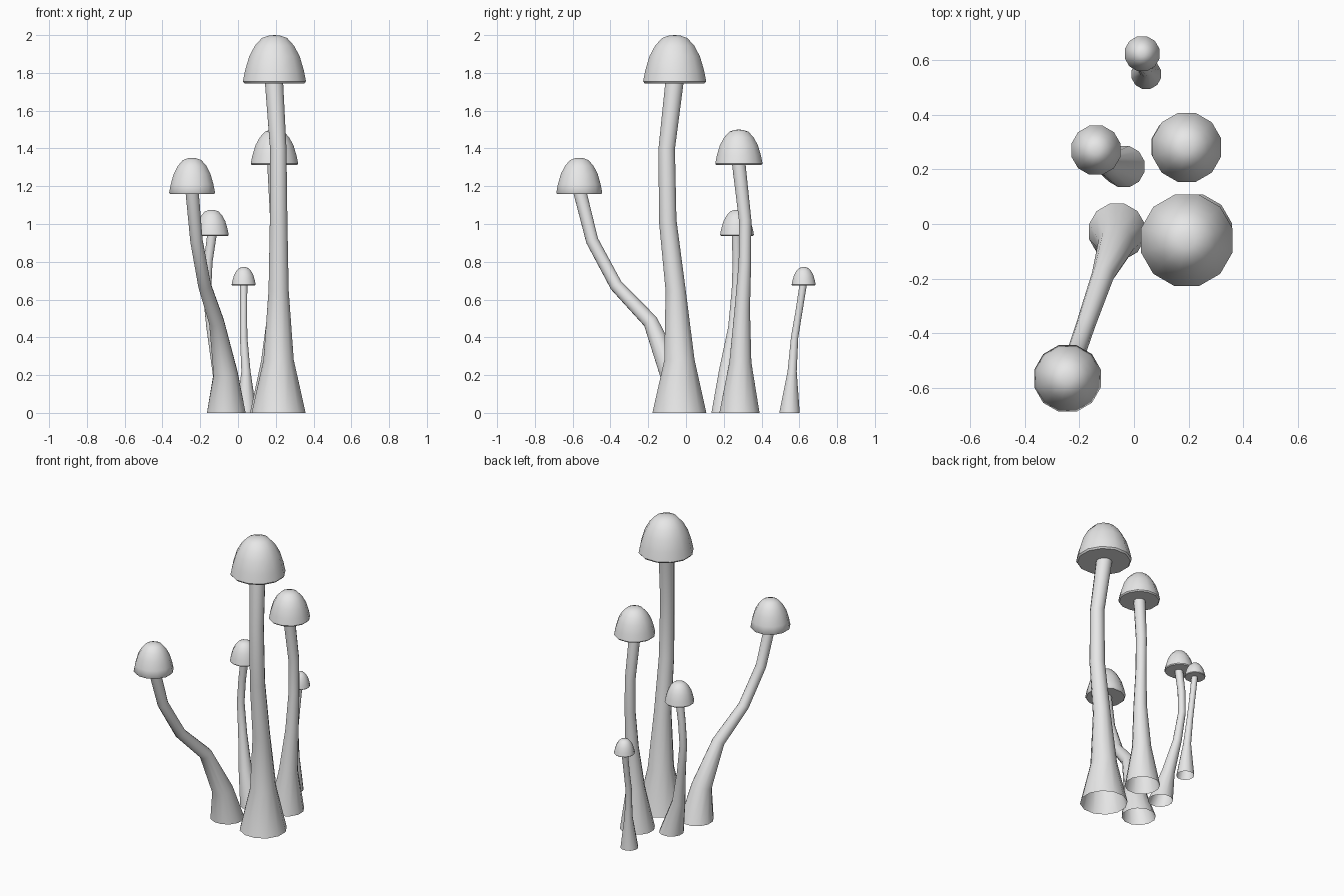
import bpy, bmesh, math
from mathutils import Vector

cube = bpy.data.objects.get("Cube")
if cube:
    bpy.data.objects.remove(cube, do_unlink=True)

SIDES = 12

grey = bpy.data.materials.new("plain grey")
grey.use_nodes = True
grey.diffuse_color = (0.8, 0.8, 0.8, 1)
grey.node_tree.nodes["Principled BSDF"].inputs["Base Color"].default_value = (0.8, 0.8, 0.8, 1)


def ring(bm, centre, radius, axis):
    """Ring of vertices around an axis."""
    turn = Vector((0, 0, 1)).rotation_difference(axis)
    verts = []
    for i in range(SIDES):
        a = (i + 0.5) * math.tau / SIDES
        verts.append(bm.verts.new(centre + turn @ Vector((math.cos(a) * radius, math.sin(a) * radius, 0))))
    return verts


def bridge(bm, low, high):
    for i in range(SIDES):
        j = (i + 1) % SIDES
        bm.faces.new((low[i], low[j], high[j], high[i]))


def finish(bm, name):
    mesh = bpy.data.meshes.new(name)
    bm.to_mesh(mesh)
    bm.free()
    mesh.materials.append(grey)
    obj = bpy.data.objects.new(name, mesh)
    bpy.context.collection.objects.link(obj)
    bpy.ops.object.select_all(action='DESELECT')
    obj.select_set(True)
    bpy.context.view_layer.objects.active = obj
    bpy.ops.object.shade_smooth_by_angle(angle=math.radians(50))


def stem(name, path):
    """Open tube through (x, y, z, radius) points, flared at the foot."""
    bm = bmesh.new()
    points = [Vector(p[:3]) for p in path]
    rings = []
    for i, p in enumerate(points):
        if i == 0:
            axis = Vector((0, 0, 1))
        else:
            after = points[min(i + 1, len(points) - 1)]
            axis = (p - points[i - 1]).normalized() + (after - p).normalized()
        rings.append(ring(bm, p, path[i][3], axis))
    for low, high in zip(rings, rings[1:]):
        bridge(bm, low, high)
    finish(bm, name)


# Cap outline: radius share, height share
CAP = [(0.95, 0), (1, 0.04), (0.93, 0.27), (0.8, 0.56), (0.62, 0.78), (0.4, 0.94), (0.18, 0.99)]


def cap(name, x, y, bottom, top, radius):
    """Closed bell-shaped cap."""
    bm = bmesh.new()
    up = Vector((0, 0, 1))
    rings = [ring(bm, Vector((x, y, bottom + h * (top - bottom))), r * radius, up) for r, h in CAP]
    for low, high in zip(rings, rings[1:]):
        bridge(bm, low, high)
    bm.faces.new(rings[0][::-1])
    tip = bm.verts.new((x, y, top))
    for i in range(SIDES):
        bm.faces.new((rings[-1][i], rings[-1][(i + 1) % SIDES], tip))
    finish(bm, name)


# Each mushroom: stem path, then cap x, y, bottom, top, radius
mushrooms = {
    "tall": ([(0.215, -0.035, 0, 0.148), (0.215, -0.035, 0.28, 0.083), (0.215, -0.055, 0.65, 0.055),
              (0.215, -0.097, 1.02, 0.048), (0.213, -0.102, 1.4, 0.045), (0.19, -0.06, 1.76, 0.05)],
             (0.193, -0.06, 1.745, 2.0, 0.173)),
    "upright": ([(0.17, 0.283, 0, 0.11), (0.18, 0.288, 0.27, 0.06), (0.2, 0.298, 0.55, 0.042),
                 (0.205, 0.312, 0.8, 0.034), (0.203, 0.313, 1.02, 0.034), (0.19, 0.278, 1.33, 0.037)],
                (0.193, 0.28, 1.312, 1.5, 0.13)),
    "leaning": ([(-0.062, -0.028, 0, 0.106), (-0.066, -0.075, 0.21, 0.066), (-0.114, -0.188, 0.483, 0.041),
                 (-0.177, -0.37, 0.675, 0.035), (-0.22, -0.497, 0.912, 0.034), (-0.243, -0.562, 1.17, 0.036)],
                (-0.243, -0.565, 1.158, 1.35, 0.126)),
    "short": ([(-0.037, 0.21, 0, 0.078), (-0.095, 0.215, 0.22, 0.042), (-0.14, 0.25, 0.45, 0.028),
               (-0.165, 0.265, 0.65, 0.024), (-0.158, 0.27, 0.8, 0.024), (-0.137, 0.267, 0.95, 0.026)],
              (-0.139, 0.27, 0.937, 1.075, 0.093)),
    "small": ([(0.045, 0.548, 0, 0.056), (0.042, 0.562, 0.22, 0.025), (0.03, 0.575, 0.4, 0.02),
               (0.03, 0.597, 0.53, 0.019), (0.03, 0.622, 0.69, 0.02)],
              (0.03, 0.623, 0.675, 0.772, 0.066)),
}

for name, (path, bell) in mushrooms.items():
    stem(name + "_stem", path)
    cap(name + "_cap", *bell)
